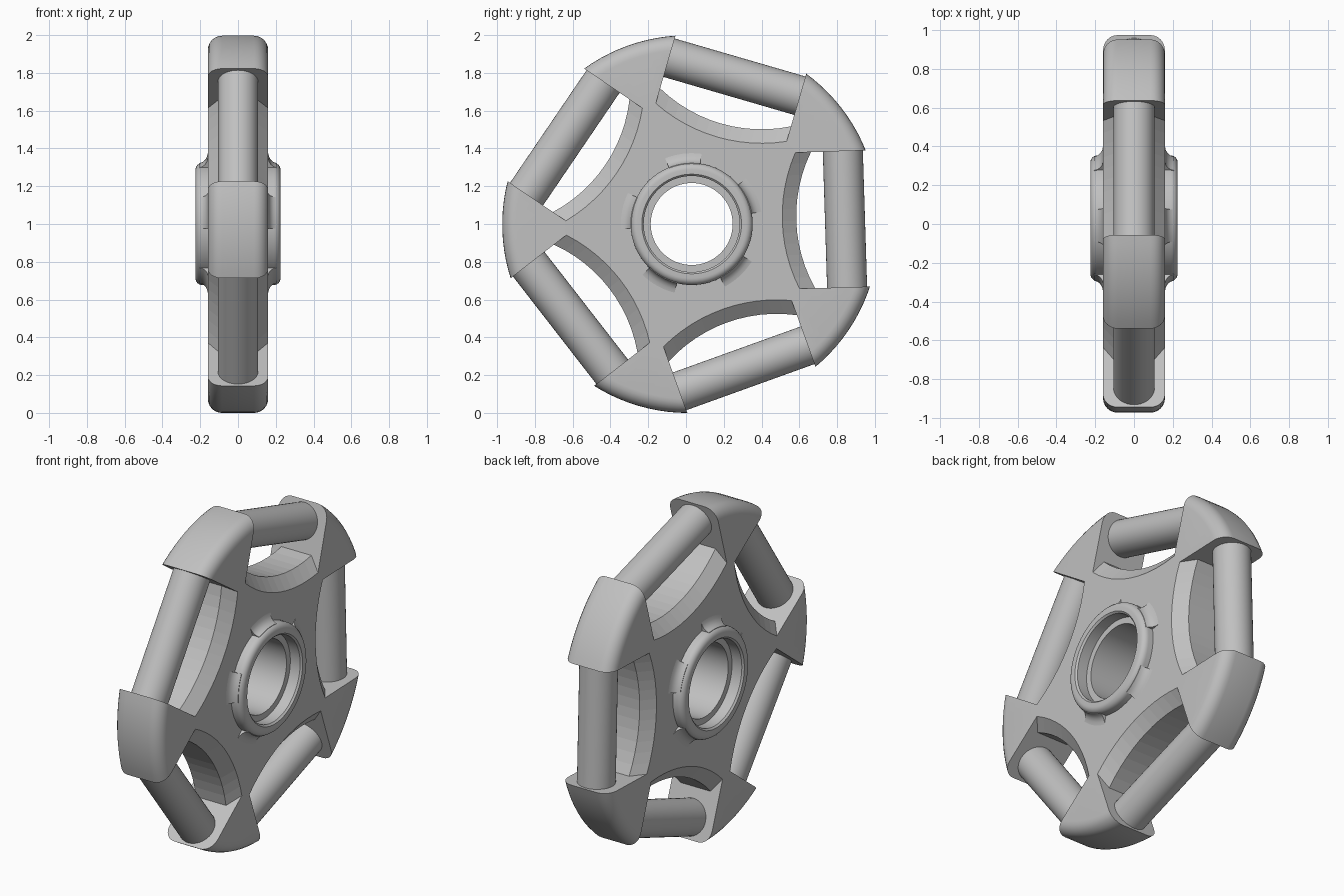
import bpy, bmesh
from math import sin, cos, pi, radians, sqrt, atan2
from mathutils import Vector, Matrix

if "Cube" in bpy.data.objects:
    bpy.data.objects.remove(bpy.data.objects["Cube"], do_unlink=True)

CENTRE = Vector((0, 0.03, 1.0))   # wheel axis runs along x
ARM0, STEP = radians(37.8), radians(72)
HALF = 0.16                       # half thickness of the spider
REACH = 0.362                     # half length of each window

grey = bpy.data.materials.new("plain_grey")
grey.use_nodes = True
grey.diffuse_color = (0.53, 0.53, 0.53, 1)
grey.node_tree.nodes["Principled BSDF"].inputs["Base Color"].default_value = (0.53, 0.53, 0.53, 1)


def polar(x, r, a):
    return Vector((x, r * cos(a), r * sin(a)))


def loft(rings, closed):
    """Skin a series of equal closed rings; end caps are added when open."""
    bm = bmesh.new()
    rows = [[bm.verts.new(p) for p in ring] for ring in rings]
    n = len(rows[0])
    pairs = list(zip(rows, rows[1:])) + ([(rows[-1], rows[0])] if closed else [])
    for a, b in pairs:
        for i in range(n):
            j = (i + 1) % n
            bm.faces.new((a[i], a[j], b[j], b[i]))
    if not closed:
        bm.faces.new(rows[0])
        bm.faces.new(rows[-1])
    return bm


def finish(name, bm, angle=0.0, smooth=True):
    bmesh.ops.recalc_face_normals(bm, faces=bm.faces[:])
    mesh = bpy.data.meshes.new(name)
    bm.to_mesh(mesh)
    bm.free()
    mesh.materials.append(grey)
    ob = bpy.data.objects.new(name, mesh)
    bpy.context.collection.objects.link(ob)
    ob.location = CENTRE
    ob.rotation_euler.x = angle
    if smooth:
        bpy.ops.object.select_all(action='DESELECT')
        ob.select_set(True)
        bpy.context.view_layer.objects.active = ob
        bpy.ops.object.shade_smooth_by_angle(angle=radians(32))
    return ob


def lathe(profile, start, sweep, steps, closed):
    count = steps if closed else steps + 1
    return loft([[polar(x, r, start + sweep * k / steps) for x, r in profile]
                 for k in range(count)], closed)


# Spider plate: five scooped windows with chamfered rims
def outline(x, radius, segs=12):
    pts = []
    for k in range(5):
        turn = Matrix.Rotation(ARM0 + STEP * (k + 0.5), 3, 'X')
        for i in range(segs + 1):
            t = REACH * (2 * i / segs - 1)
            pts.append(turn @ Vector((x, 1.33 - sqrt(radius ** 2 - t * t), t)))
    return pts


def bore(x):
    return [polar(x, 0.29, atan2(p.z, p.y)) for p in outline(x, 0.85)]


layers = [bore(HALF), outline(HALF, 0.85), outline(0.1, 0.776),
          outline(-0.1, 0.776), outline(-HALF, 0.85), bore(-HALF)]
finish("spider_plate", loft(layers, True), smooth=False)

# Hub: rounded rim, shallow recess and through bore
side = [(0.15, 0.217), (0.15, 0.254), (0.215, 0.254), (0.225, 0.264)]
side += [(0.19 + 0.035 * cos(a), 0.288 + 0.035 * sin(a))
         for a in [radians(15 * i) for i in range(7)]]
hub = side + [(-x, r) for x, r in reversed(side)]
finish("hub", lathe(hub, 0, 2 * pi, 64, True))

# Filleted lugs around the hub on both faces
lug = [(0.15, 0.3), (0.205, 0.3), (0.205, 0.322), (0.187, 0.328),
       (0.173, 0.341), (0.164, 0.357), (0.16, 0.375), (0.15, 0.375)]
for k in range(5):
    for s, label in ((1, "left"), (-1, "right")):
        finish(f"hub_lug_{label}_{k + 1}",
               lathe([(s * x, r) for x, r in lug], radians(-15), radians(30), 8, False),
               radians(25) + STEP * k)

# Arm caps: rounded section swept along the rim, trimmed square to the rollers
ARC, ARC_C, FILLET = 0.935, 0.068, 0.075
quarter = [(HALF - FILLET + FILLET * cos(a), ARC - FILLET + FILLET * sin(a))
           for a in [radians(15 * i) for i in range(7)]]
section = [(HALF, 0.45)] + quarter
section += [(-x, r) for x, r in reversed(section)]


def trim(bm, point, normal):
    bmesh.ops.bisect_plane(bm, geom=bm.verts[:] + bm.edges[:] + bm.faces[:],
                           plane_co=point, plane_no=normal, clear_outer=True)
    bmesh.ops.holes_fill(bm, edges=[e for e in bm.edges if e.is_boundary], sides=0)


for k in range(5):
    bm = lathe(section, radians(-26), radians(52), 16, False)
    bmesh.ops.translate(bm, verts=bm.verts[:], vec=(0, ARC_C, 0))
    for s in (1, -1):
        trim(bm, Vector((0, 0.967, s * 0.257)),
             Vector((0, -sin(STEP / 2), s * cos(STEP / 2))))
    trim(bm, Vector((0, 0.664, 0)), Vector((0, -1, 0)))
    finish(f"arm_cap_{k + 1}", bm, ARM0 + STEP * k)

# Rollers between neighbouring caps
for k in range(5):
    rings = [[Vector((0.106 * cos(a), 0.812 + 0.106 * sin(a), t))
              for a in [2 * pi * i / 40 for i in range(40)]] for t in (-0.38, 0.38)]
    finish(f"roller_{k + 1}", loft(rings, False), ARM0 + STEP * (k + 0.5))
